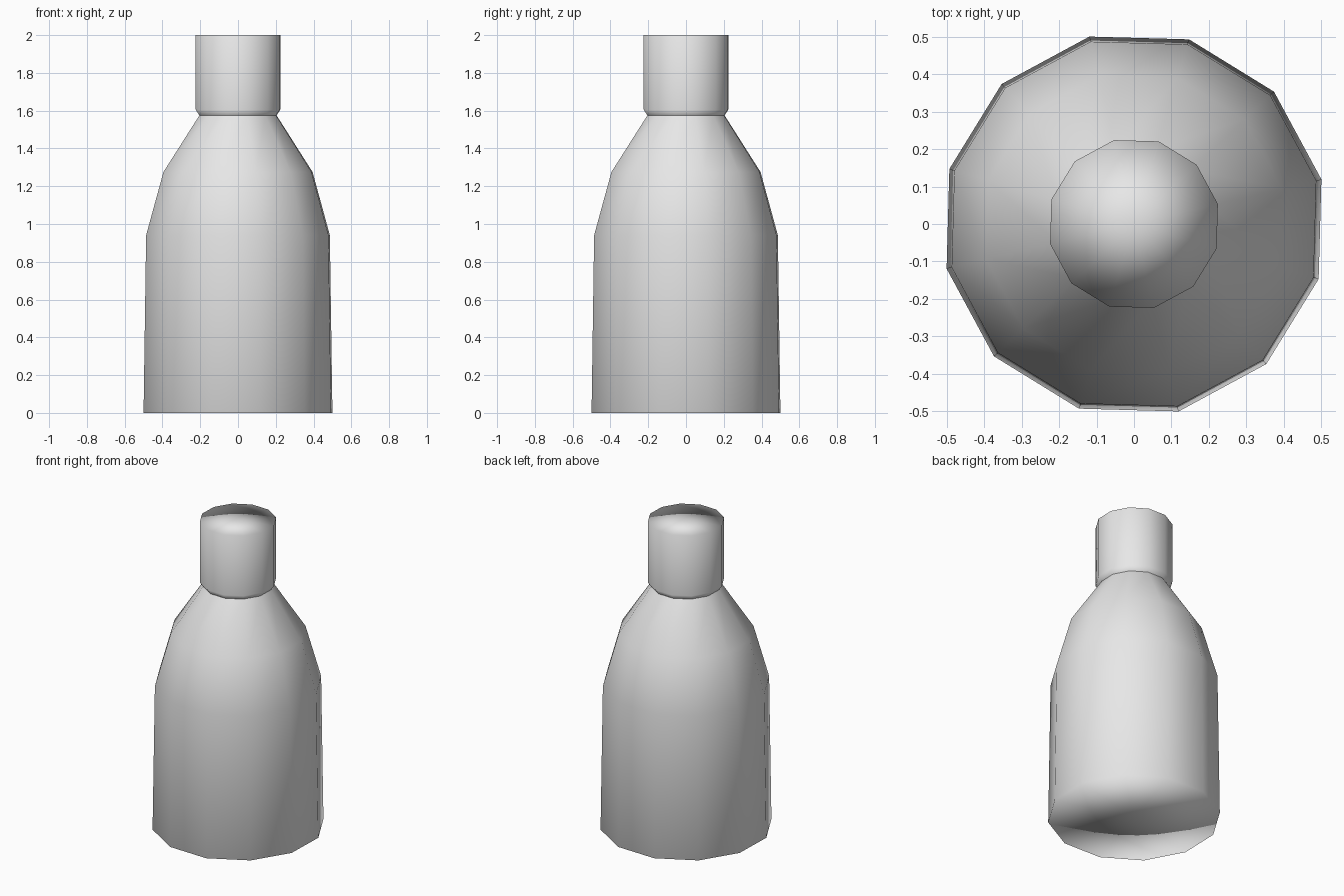
import bpy
import bmesh
from math import cos, sin, radians

cube = bpy.data.objects.get("Cube")
if cube:
    bpy.data.objects.remove(cube, do_unlink=True)

SIDES = 12
TURN = radians(13.4)

grey = bpy.data.materials.new("light_grey")
grey.use_nodes = True
grey.diffuse_color = (0.8, 0.8, 0.8, 1)
grey.node_tree.nodes["Principled BSDF"].inputs["Base Color"].default_value = (0.8, 0.8, 0.8, 1)


def lathe(name, profile):
    """Spin (radius, z) points round z; a zero radius becomes a single pole."""
    bm = bmesh.new()
    rings = []
    for r, z in profile:
        if r == 0:
            rings.append([bm.verts.new((0, 0, z))] * SIDES)
        else:
            angles = [TURN + radians(360 * i / SIDES) for i in range(SIDES)]
            rings.append([bm.verts.new((r * cos(a), r * sin(a), z)) for a in angles])
    for low, high in zip(rings, rings[1:]):
        for i in range(SIDES):
            j = (i + 1) % SIDES
            corners = dict.fromkeys((low[i], low[j], high[j], high[i]))
            bm.faces.new(list(corners)).smooth = True
    mesh = bpy.data.meshes.new(name)
    bm.to_mesh(mesh)
    bm.free()
    mesh.materials.append(grey)
    obj = bpy.data.objects.new(name, mesh)
    bpy.context.collection.objects.link(obj)
    # Soft shading dominated by the large side faces
    mod = obj.modifiers.new("area_normals", 'WEIGHTED_NORMAL')
    mod.mode = 'FACE_AREA'
    mod.weight = 50
    return obj


# Bottle: closed base, gently tapered wall, shoulder and neck
lathe("bottle_body", [(0, 0), (0.514, 0), (0.5, 0.94), (0.406, 1.275), (0.21, 1.575)])

# Cap: small bevel at its lower rim, flat closed top
lathe("bottle_cap", [(0.21, 1.575), (0.23, 1.605), (0.23, 2), (0, 2)])
